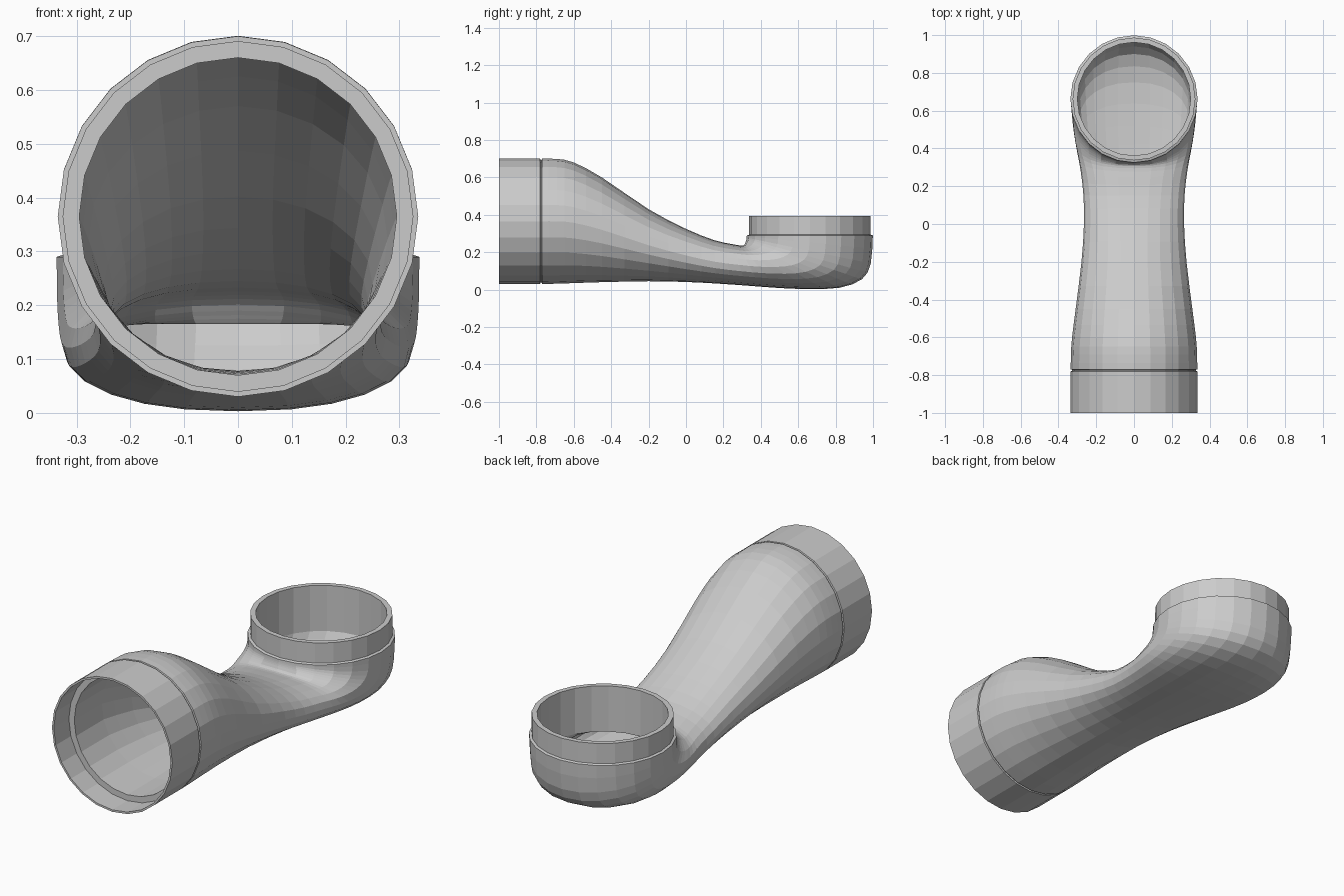
import bpy, bmesh, math
from mathutils import Vector

if "Cube" in bpy.data.objects:
    bpy.data.objects.remove(bpy.data.objects["Cube"])

SIDES = 24
ZC, YC = 0.365, 0.662      # socket axis height, collar axis depth


# A ring is (upper y, upper z, lower y, lower z, half width, roundness exponent)
def socket_ring(y, r):
    return (y, ZC + r, y, ZC - r, r, 2)


def collar_ring(z, r):
    return (YC - r, z, YC + r, z, r, 2)


def smooth(stations, steps=2):
    """Catmull-Rom interpolation between ring stations."""
    out = []
    n = len(stations)
    for i in range(n - 1):
        quad = [stations[max(0, min(n - 1, i + k))] for k in (-1, 0, 1, 2)]
        for s in range(steps):
            t = s / steps
            out.append(tuple(
                0.5 * (2 * b + (c - a) * t + (2 * a - 5 * b + 4 * c - d) * t * t
                       + (3 * b - a - 3 * c + d) * t ** 3)
                for a, b, c, d in zip(*quad)))
    return out + [stations[-1]]


def ring_points(ring):
    uy, uz, ly, lz, hw, e = ring
    mid = Vector((0, (uy + ly) / 2, (uz + lz) / 2))
    half = Vector((0, (uy - ly) / 2, (uz - lz) / 2))
    for i in range(SIDES):
        a = 2 * math.pi * i / SIDES
        c, s = math.cos(a), math.sin(a)
        c = math.copysign(abs(c) ** (2 / e), c)
        s = math.copysign(abs(s) ** (2 / e), s)
        yield mid + half * c + Vector((hw * s, 0, 0))


def loft_closed(name, rings):
    """Skin a cyclic list of rings into one watertight shell."""
    bm = bmesh.new()
    loops = [[bm.verts.new(p) for p in ring_points(r)] for r in rings]
    for k, a in enumerate(loops):
        b = loops[(k + 1) % len(loops)]
        for i in range(SIDES):
            j = (i + 1) % SIDES
            bm.faces.new((a[i], a[j], b[j], b[i]))
    bmesh.ops.recalc_face_normals(bm, faces=bm.faces[:])
    mesh = bpy.data.meshes.new(name)
    bm.to_mesh(mesh)
    bm.free()
    obj = bpy.data.objects.new(name, mesh)
    bpy.context.collection.objects.link(obj)
    return obj


# Outer skin: socket end, flattened neck, bowl turning upwards
outer_body = smooth([
    socket_ring(-0.770, 0.335),
    (-0.69, 0.699, -0.69, 0.032, 0.334, 2),
    (-0.60, 0.680, -0.60, 0.035, 0.328, 2),
    (-0.45, 0.600, -0.45, 0.040, 0.309, 2),
    (-0.20, 0.430, -0.20, 0.045, 0.278, 2),
    (0.00, 0.325, 0.00, 0.041, 0.265, 2.1),
    (0.15, 0.265, 0.16, 0.033, 0.268, 2.2),
    (0.25, 0.243, 0.32, 0.022, 0.283, 2.3),
    (0.295, 0.236, 0.48, 0.010, 0.302, 2.3),
    (0.312, 0.240, 0.65, 0.003, 0.318, 2.3),
    (0.318, 0.252, 0.82, 0.010, 0.328, 2.2),
    (0.322, 0.265, 0.94, 0.055, 0.333, 2.1),
    (0.324, 0.278, 0.988, 0.140, 0.336, 2),
    collar_ring(0.290, 0.337),
])

# Inner passage, running from the socket ledge to the foot of the collar bore
inner_body = smooth([
    socket_ring(-0.66, 0.295),
    (-0.45, 0.570, -0.45, 0.075, 0.278, 2),
    (-0.20, 0.402, -0.20, 0.078, 0.250, 2),
    (0.00, 0.300, 0.00, 0.073, 0.237, 2.1),
    (0.15, 0.245, 0.16, 0.065, 0.240, 2.2),
    (0.27, 0.226, 0.33, 0.055, 0.255, 2.3),
    (0.325, 0.212, 0.52, 0.044, 0.275, 2.3),
    (0.345, 0.190, 0.75, 0.040, 0.290, 2.2),
    (0.355, 0.175, 0.90, 0.080, 0.297, 2.1),
    collar_ring(0.165, 0.300),
])

# Thin socket sleeve and the groove behind it
socket = [socket_ring(-1.0, 0.325), socket_ring(-1.0, 0.335),
          socket_ring(-0.780, 0.335), socket_ring(-0.778, 0.328),
          socket_ring(-0.772, 0.328)]
# Stepped collar and its bore
collar = [collar_ring(0.294, 0.325), collar_ring(0.395, 0.325),
          collar_ring(0.395, 0.300)]
# Stop ledge inside the socket
ledge = [socket_ring(-0.88, 0.295), socket_ring(-0.88, 0.325)]

loft_closed("pipe_elbow", socket + outer_body + collar + inner_body[::-1] + ledge)
